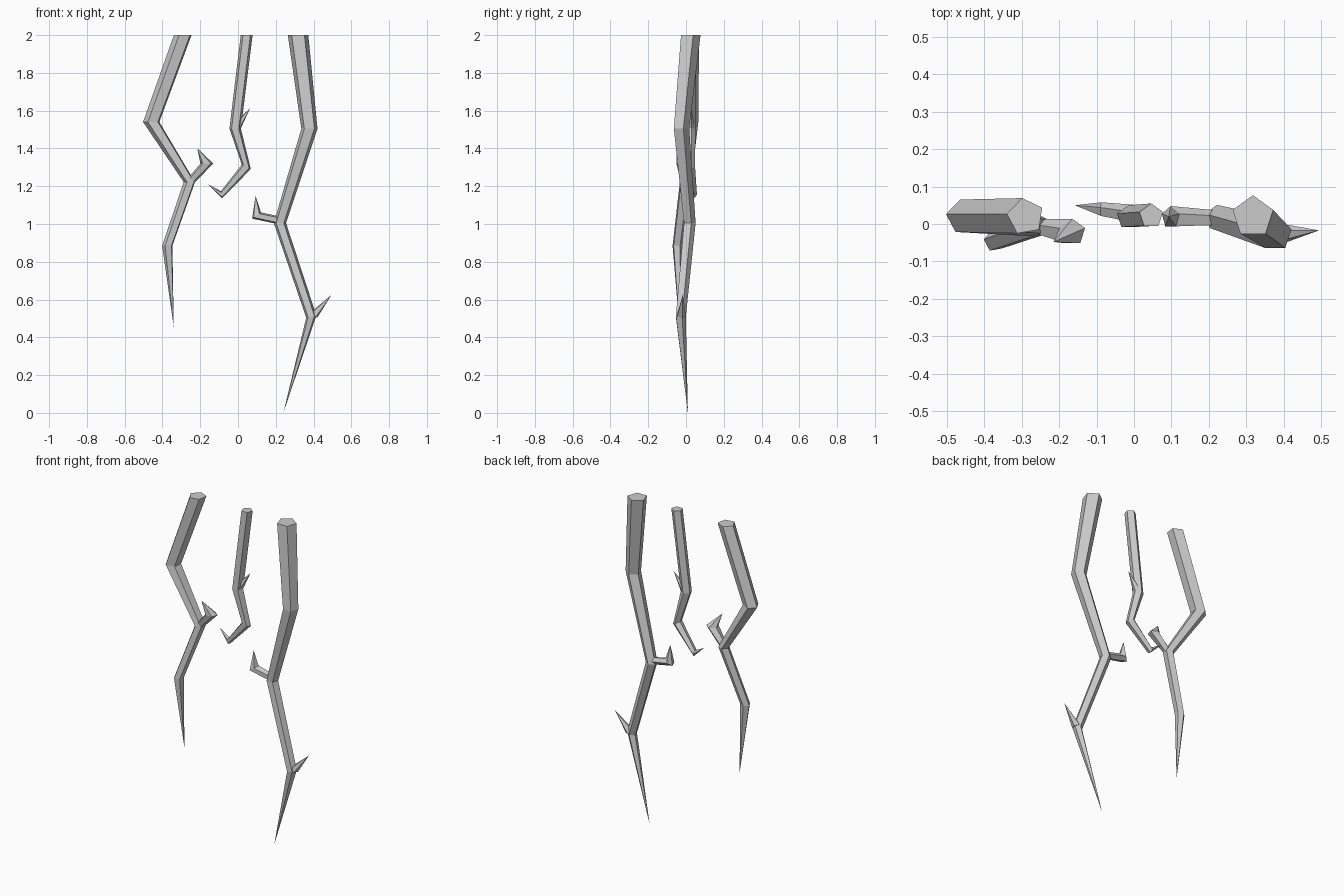
import bpy, bmesh
from math import sin, cos, radians, pi

SIDES = 5


def root(name, rings, tip, phase=90):
    """Five-sided tapering tube. Each ring: x, y, z, radius, tilt about y (degrees)."""
    bm = bmesh.new()
    loops = []
    for x, y, z, r, tilt in rings:
        t = radians(tilt)
        loop = []
        for i in range(SIDES):
            a = radians(phase) + 2 * pi * i / SIDES
            u, v = r * cos(a), r * sin(a)
            loop.append(bm.verts.new((x + u * cos(t), y + v, z + u * sin(t))))
        loops.append(loop)
    bm.faces.new(loops[0])
    for a, b in zip(loops, loops[1:]):
        for i in range(SIDES):
            j = (i + 1) % SIDES
            bm.faces.new((a[i], a[j], b[j], b[i]))
    point = bm.verts.new(tip)
    for i in range(SIDES):
        bm.faces.new((loops[-1][i], loops[-1][(i + 1) % SIDES], point))
    bmesh.ops.recalc_face_normals(bm, faces=bm.faces)
    mesh = bpy.data.meshes.new(name)
    bm.to_mesh(mesh)
    bm.free()
    ob = bpy.data.objects.new(name, mesh)
    bpy.context.collection.objects.link(ob)
    return ob


# Long right root with a hooked twig and a thorn
root("right_root", [(0.318, 0.02, 2.0, 0.057, 0), (0.378, -0.028, 1.505, 0.045, 0),
                    (0.222, 0.017, 1.005, 0.034, 0), (0.388, -0.03, 0.51, 0.029, 12)],
     (0.24, 0.01, 0.0))
root("right_twig", [(0.215, 0.015, 1.02, 0.022, 75), (0.098, 0.018, 1.045, 0.03, 35)],
     (0.093, 0.02, 1.15))
root("right_thorn", [(0.398, -0.026, 0.515, 0.026, -25)], (0.495, -0.017, 0.625))

# Left root with a hooked twig
root("left_root", [(-0.29, 0.02, 2.0, 0.05, 0), (-0.457, 0.02, 1.54, 0.046, 0),
                   (-0.256, -0.004, 1.222, 0.032, 0), (-0.373, -0.045, 0.885, 0.029, 0)],
     (-0.34, -0.035, 0.455), phase=100)
root("left_twig", [(-0.25, -0.008, 1.228, 0.022, -35), (-0.165, -0.022, 1.32, 0.036, 0)],
     (-0.215, -0.048, 1.4))

# Short middle root with a curled end and a thorn
root("middle_root", [(0.046, 0.022, 2.0, 0.033, 0), (-0.015, 0.018, 1.505, 0.032, 0),
                     (0.044, 0.02, 1.303, 0.028, -27), (-0.087, 0.038, 1.155, 0.02, -80)],
     (-0.158, 0.05, 1.21))
root("middle_thorn", [(-0.005, 0.022, 1.515, 0.024, -40)], (0.065, 0.028, 1.615))
